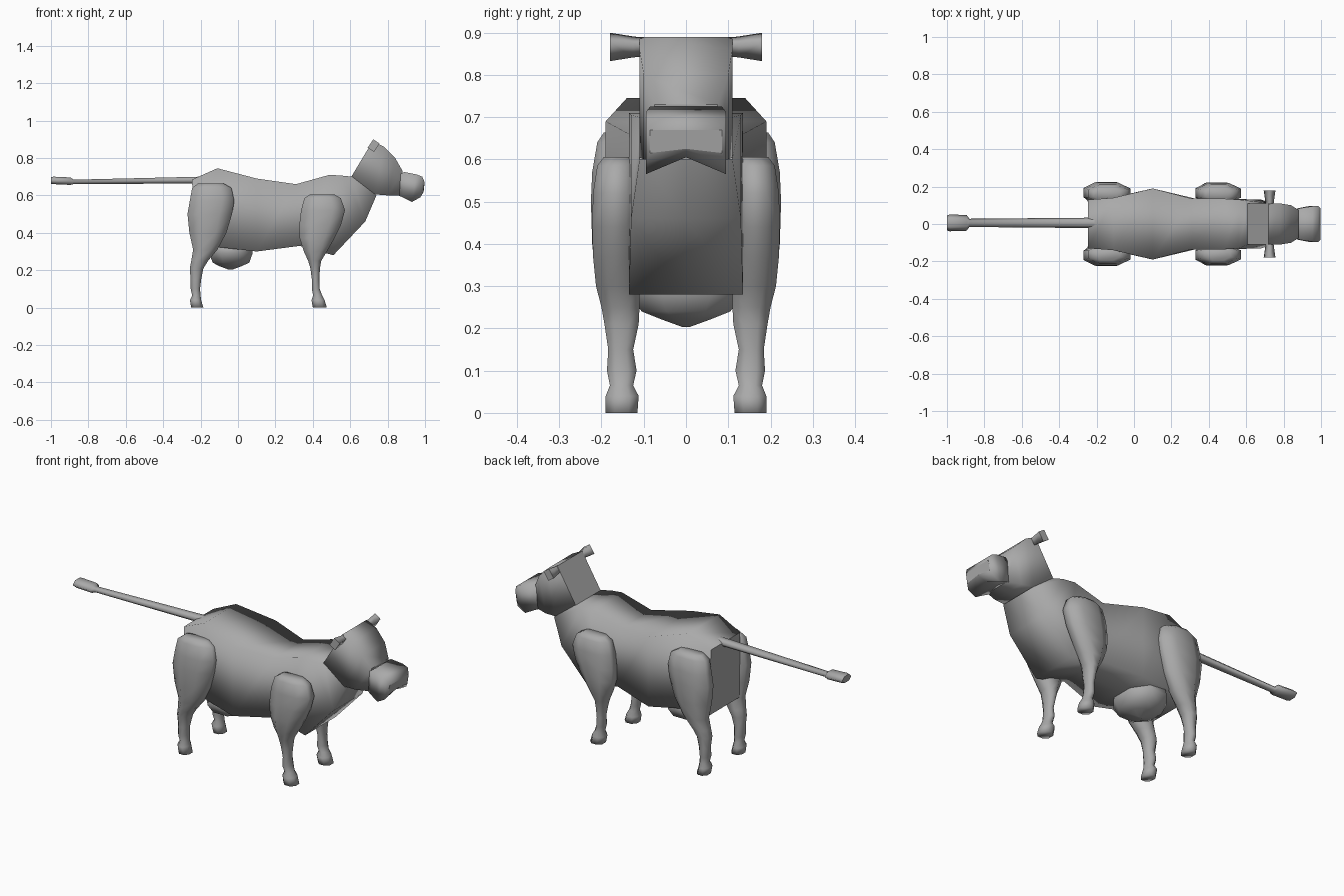
import bpy, bmesh
from mathutils import Vector

grey = bpy.data.materials.new("plain grey")
grey.diffuse_color = (0.4, 0.4, 0.4, 1)


def loft(name, rings, flat_caps=True):
    """Skin a list of equally sized point rings and close both ends."""
    bm = bmesh.new()
    loops = [[bm.verts.new(p) for p in ring] for ring in rings]
    n = len(loops[0])
    for a, b in zip(loops, loops[1:]):
        for i in range(n):
            bm.faces.new((a[i], a[(i + 1) % n], b[(i + 1) % n], b[i])).smooth = True
    for cap in (loops[0], loops[-1]):
        bm.faces.new(cap).smooth = not flat_caps
    bmesh.ops.recalc_face_normals(bm, faces=bm.faces)
    mesh = bpy.data.meshes.new(name)
    bm.to_mesh(mesh)
    bm.free()
    mesh.materials.append(grey)
    obj = bpy.data.objects.new(name, mesh)
    bpy.context.collection.objects.link(obj)
    return obj


def box_ring(x_top, z_top, x_low, z_low, w, notch=0.0):
    """Four-cornered section with an extra point mid-bottom, raised by notch."""
    return [(x_top, -w, z_top), (x_top, w, z_top), (x_low, w, z_low),
            (x_low + notch * 0.3, 0, z_low + notch), (x_low, -w, z_low)]


def level_ring(z, x0, x1, y0, y1, c=0.28):
    """Horizontal rectangle with chamfered corners."""
    dx, dy = (x1 - x0) * c, (y1 - y0) * c
    return [(x0 + dx, y0, z), (x1 - dx, y0, z), (x1, y0 + dy, z), (x1, y1 - dy, z),
            (x1 - dx, y1, z), (x0 + dx, y1, z), (x0, y1 - dy, z), (x0, y0 + dy, z)]


# Body, from rump to neck
loft("body", [box_ring(*r) for r in (
    (-0.245, 0.685, -0.24, 0.32, 0.13), (-0.11, 0.745, -0.12, 0.325, 0.14),
    (0.10, 0.69, 0.10, 0.30, 0.19), (0.31, 0.66, 0.33, 0.33, 0.135),
    (0.49, 0.71, 0.51, 0.28, 0.135), (0.56, 0.705, 0.68, 0.46, 0.13),
    (0.61, 0.70, 0.74, 0.60, 0.11))])

# Head
loft("head", [box_ring(*r) for r in (
    (0.72, 0.89, 0.60, 0.69, 0.11), (0.78, 0.86, 0.735, 0.605, 0.11),
    (0.84, 0.80, 0.80, 0.60, 0.10), (0.88, 0.73, 0.87, 0.60, 0.075))])

# Muzzle with a notched underside
loft("muzzle", [box_ring(*r) for r in (
    (0.86, 0.71, 0.855, 0.60, 0.075, 0.01), (0.89, 0.725, 0.88, 0.59, 0.085, 0.02),
    (0.955, 0.712, 0.93, 0.565, 0.095, 0.04), (0.985, 0.70, 0.975, 0.59, 0.095, 0.03),
    (0.998, 0.67, 0.99, 0.615, 0.085, 0.01))])

# Ears
for side, label in ((1, "left"), (-1, "right")):
    rings = []
    for y, h in ((0.09, 0.017), (0.125, 0.02), (0.18, 0.027)):
        along, across = Vector((0.55, 0, 0.83)) * h, Vector((0.83, 0, -0.55)) * h * 0.75
        mid = Vector((0.725, side * y, 0.866))
        rings.append([mid + along + across, mid + along - across,
                      mid - along - across, mid - along + across])
    loft(label + "_ear", rings)

# Legs: height, back x, front x, inner y, outer y
hind = ((0.663, -0.215, -0.075, 0.125, 0.195), (0.64, -0.245, -0.035, 0.115, 0.21),
        (0.57, -0.258, -0.02, 0.11, 0.222), (0.50, -0.27, -0.032, 0.11, 0.225),
        (0.40, -0.26, -0.062, 0.11, 0.222), (0.31, -0.24, -0.11, 0.11, 0.213),
        (0.25, -0.25, -0.16, 0.11, 0.20), (0.21, -0.258, -0.185, 0.112, 0.193),
        (0.15, -0.253, -0.197, 0.125, 0.184), (0.10, -0.253, -0.203, 0.117, 0.187),
        (0.065, -0.245, -0.20, 0.125, 0.18), (0.04, -0.257, -0.197, 0.112, 0.19),
        (0.0, -0.25, -0.185, 0.115, 0.19))
fore = ((0.605, 0.385, 0.515, 0.125, 0.195), (0.585, 0.355, 0.55, 0.115, 0.21),
        (0.52, 0.337, 0.572, 0.11, 0.22), (0.44, 0.328, 0.55, 0.11, 0.222),
        (0.37, 0.33, 0.515, 0.11, 0.22), (0.30, 0.352, 0.475, 0.11, 0.213),
        (0.25, 0.375, 0.445, 0.11, 0.20), (0.21, 0.387, 0.438, 0.112, 0.193),
        (0.15, 0.395, 0.435, 0.125, 0.184), (0.10, 0.395, 0.437, 0.117, 0.187),
        (0.065, 0.402, 0.45, 0.125, 0.18), (0.04, 0.393, 0.463, 0.112, 0.19),
        (0.0, 0.40, 0.475, 0.115, 0.19))
for name, table in (("hind_leg", hind), ("front_leg", fore)):
    for side, label in ((1, "left_"), (-1, "right_")):
        rings = [[(x, side * y, z) for x, y, z in level_ring(*row)] for row in table]
        loft(label + name, rings, flat_caps=False)

# Udder
loft("udder", [level_ring(*r) for r in (
    (0.34, -0.15, 0.07, -0.13, 0.13), (0.29, -0.155, 0.078, -0.14, 0.14),
    (0.24, -0.135, 0.06, -0.105, 0.105), (0.222, -0.10, 0.02, -0.06, 0.06),
    (0.203, -0.05, -0.03, -0.008, 0.008))], flat_caps=False)

# Tail with tuft, six-sided: x, centre z, half width, half height
tail = ((-0.20, 0.682, 0.028, 0.018), (-0.88, 0.672, 0.022, 0.012),
        (-0.895, 0.676, 0.042, 0.02), (-0.985, 0.68, 0.045, 0.02),
        (-1.0, 0.68, 0.04, 0.018))
loft("tail", [[(x, 0.006 + w * a, z + h * b) for a, b in
               ((1, 0), (0.5, 1), (-0.5, 1), (-1, 0), (-0.5, -1), (0.5, -1))]
              for x, z, w, h in tail])
